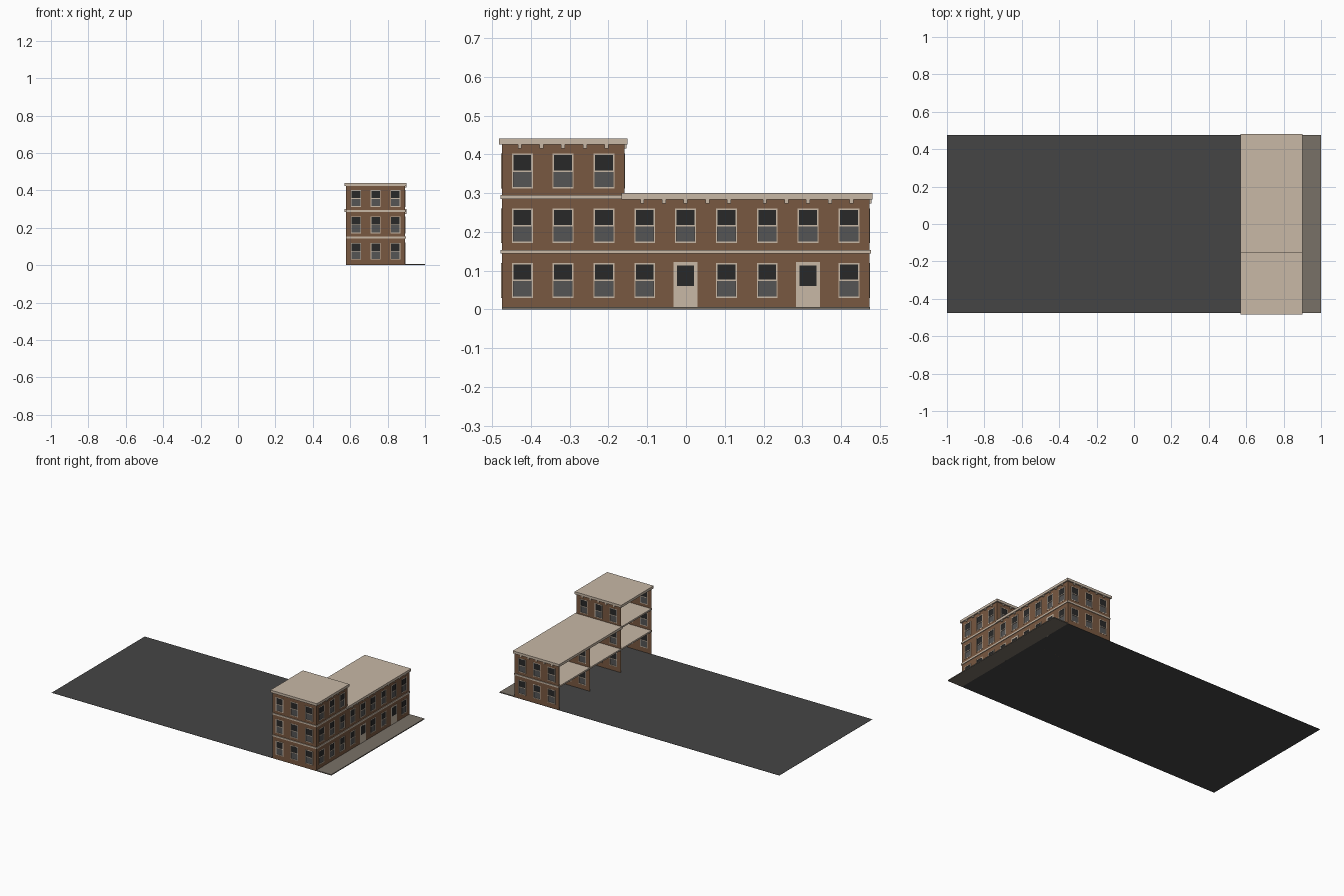
import bpy, bmesh
from mathutils import Vector

if "Cube" in bpy.data.objects:
    bpy.data.objects.remove(bpy.data.objects["Cube"])

# colours
COL = {
    "brick": (0.19, 0.098, 0.052), "stone": (0.58, 0.48, 0.38),
    "dark_glass": (0.022, 0.022, 0.022), "grey_glass": (0.09, 0.09, 0.09),
    "asphalt": (0.06, 0.06, 0.06), "pavement": (0.19, 0.165, 0.135),
}
MAT = {}
for n, c in COL.items():
    MAT[n] = bpy.data.materials.new(n)
    MAT[n].diffuse_color = (*c, 1)

parts = {}   # part name -> (bmesh, material)


def box(part, mat, a, b):
    """axis-aligned box between two opposite corners"""
    if part not in parts:
        parts[part] = (bmesh.new(), mat)
    bm = parts[part][0]
    lo = [min(p, q) for p, q in zip(a, b)]
    hi = [max(p, q) for p, q in zip(a, b)]
    vs = [bm.verts.new((x, y, z)) for x in (lo[0], hi[0])
          for y in (lo[1], hi[1]) for z in (lo[2], hi[2])]
    for f in ((0, 1, 3, 2), (4, 6, 7, 5), (0, 4, 5, 1),
              (2, 3, 7, 6), (0, 2, 6, 4), (1, 5, 7, 3)):
        bm.faces.new([vs[i] for i in f])


X0, X1 = 0.578, 0.894          # open rear edge, street facade
Y0, W = -0.475, 0.316          # first module edge, module width
H = 0.141                      # storey height
T = 0.004                      # wall thickness
STOREYS = [3, 2, 2]            # storeys of each module
BAY = W / 3


def wall(name, origin, u, n, z0, z1, floor_z, door=False):
    """three-bay wall with real openings; u runs along, n points outward"""
    o, u, n = Vector(origin), Vector(u), Vector(n)
    up = Vector((0, 0, 1))

    def b(kind, mat, ua, ub, da, db, za, zb):
        box(name + "_" + kind, mat, o + u * ua + n * da + up * za,
            o + u * ub + n * db + up * zb)

    for i in range(3):
        c, is_door = (i + 0.5) * BAY, door and i == 1
        hw = 0.031 if is_door else 0.027
        lo, hi = (z0, floor_z + 0.122) if is_door else (floor_z + 0.03, floor_z + 0.12)
        # brick around the opening
        b("brick", "brick", i * BAY, c - hw, -T, 0, z0, z1)
        b("brick", "brick", c + hw, (i + 1) * BAY, -T, 0, z0, z1)
        b("brick", "brick", c - hw, c + hw, -T, 0, hi, z1)
        if is_door:
            # door leaf with surround and dark light
            b("door", "stone", c - hw, c + hw, -T, 0.001, lo, hi)
            b("door_light", "dark_glass", c - 0.022, c + 0.022, -T - 0.001, 0.002, 0.06, 0.114)
            continue
        b("brick", "brick", c - hw, c + hw, -T, 0, z0, lo)
        # window frame ring, meeting rail and two sashes
        f, mid = 0.004, (lo + hi) / 2
        for s in (-1, 1):
            b("window_frame", "stone", c + s * hw, c + s * (hw - f), -T, 0.002, lo, hi)
        for za, zb in ((lo, lo + f), (hi - f, hi), (mid - f / 2, mid + f / 2)):
            b("window_frame", "stone", c - hw + f, c + hw - f, -T, 0.001, za, zb)
        b("upper_sash", "dark_glass", c - hw + f, c + hw - f, -0.003, -0.001, mid, hi - f)
        b("lower_sash", "grey_glass", c - hw + f, c + hw - f, -T, -0.002, lo + f, mid)


# ground: road slab and raised pavement strip
box("road", "asphalt", (-1, -0.475, 0), (X1, 0.475, 0.001))
box("pavement", "pavement", (X1, -0.475, 0), (1, 0.475, 0.006))

for m, count in enumerate(STOREYS):
    ya, yb = Y0 + m * W, Y0 + (m + 1) * W
    for s in range(count):
        fz = s * H
        z0 = 0 if s == 0 else fz + 0.008
        z1 = (s + 1) * H + 0.004
        # street facade, north side wall of every module, and south end wall
        wall("facade", (X1, ya, 0), (0, 1, 0), (1, 0, 0), z0, z1, fz, s == 0 and m > 0)
        wall("side_wall", (X1, yb, 0), (-1, 0, 0), (0, 1, 0), z0, z1, fz)
        if m == 0:
            wall("end_wall", (X0, ya, 0), (1, 0, 0), (0, -1, 0), z0, z1, fz)
        # floor slab projecting as a belt course
        if s < count - 1:
            zb = (s + 1) * H
            box("floor_slabs", "stone", (X0, ya - 0.004, zb + 0.003),
                (X1 + 0.004, yb + 0.004, zb + 0.013))
    # roof slab with overhang
    zr = count * H
    box("roof", "stone", (X0 - 0.008, ya - 0.008, zr + 0.002), (X1 + 0.008, yb + 0.008, zr + 0.018))
    # cornice brackets on the street and north sides
    for k in range(-2, 3):
        y, x = (ya + yb) / 2 + k * 0.056, (X0 + X1) / 2 + k * 0.056
        box("cornice_brackets", "stone", (X1, y - 0.005, zr - 0.008), (X1 + 0.006, y + 0.005, zr + 0.003))
        if m != 1:
            box("cornice_brackets", "stone", (x - 0.005, yb, zr - 0.008), (x + 0.005, yb + 0.006, zr + 0.003))

# turn every collected part into an object
for name, (bm, mat) in parts.items():
    bmesh.ops.recalc_face_normals(bm, faces=bm.faces)
    me = bpy.data.meshes.new(name)
    bm.to_mesh(me)
    bm.free()
    me.materials.append(MAT[mat])
    bpy.context.collection.objects.link(bpy.data.objects.new(name, me))

for m in bpy.data.materials:
    if m.users and not m.is_grease_pencil:
        m.use_nodes = True
        m.node_tree.nodes["Principled BSDF"].inputs["Base Color"].default_value = m.diffuse_color
